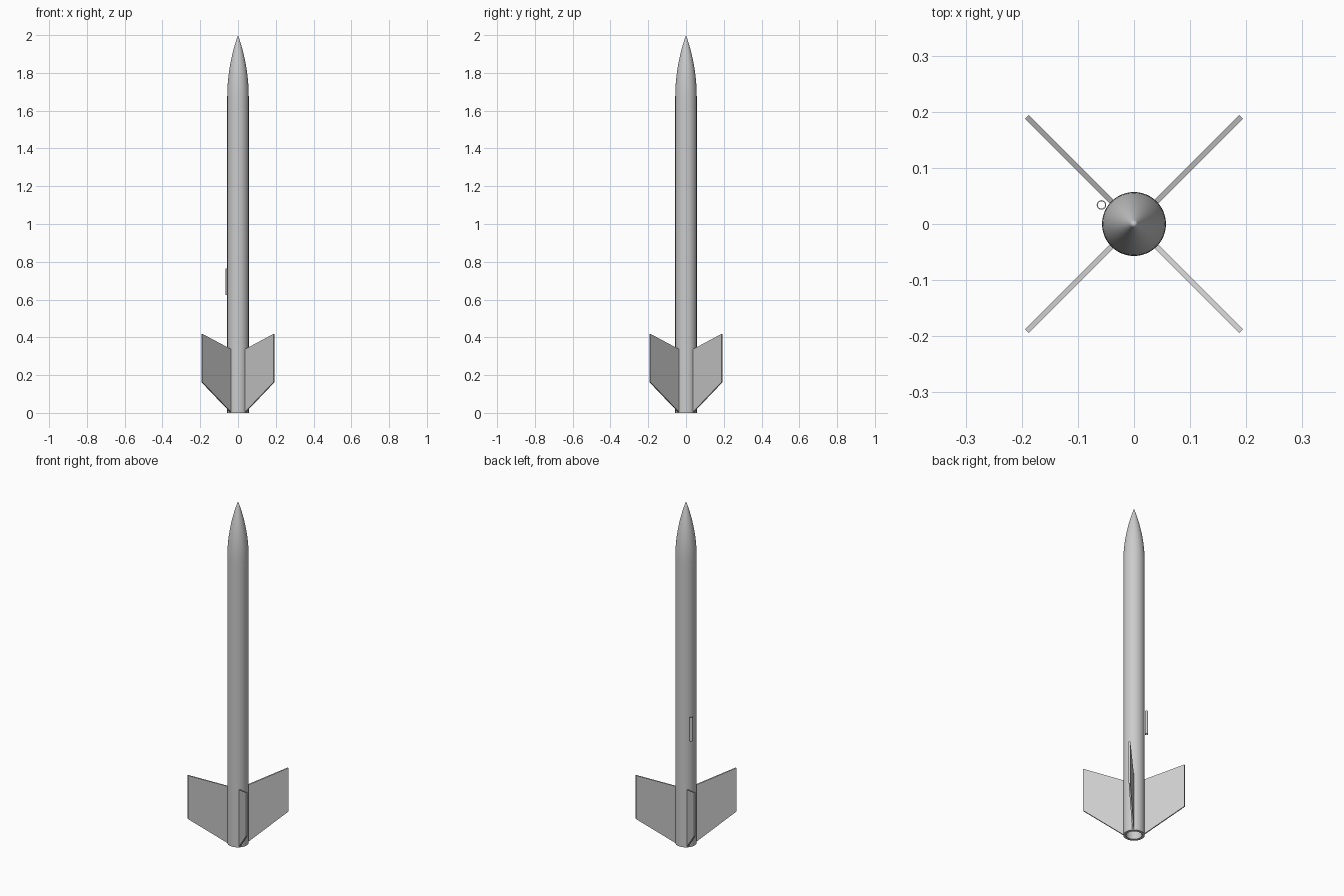
import bpy
import bmesh
import math
from mathutils import Matrix

if "Cube" in bpy.data.objects:
    bpy.data.objects.remove(bpy.data.objects["Cube"], do_unlink=True)

RADIUS = 0.057
NOSE_BASE = 1.67
TOP = 2.0

grey = bpy.data.materials.new("light_grey")
grey.use_nodes = True
grey.diffuse_color = (0.6, 0.6, 0.6, 1)
grey.node_tree.nodes["Principled BSDF"].inputs["Base Color"].default_value = (0.6, 0.6, 0.6, 1)


def add_object(name, bm, smooth=True):
    bmesh.ops.remove_doubles(bm, verts=bm.verts, dist=1e-5)
    bmesh.ops.recalc_face_normals(bm, faces=bm.faces)
    mesh = bpy.data.meshes.new(name)
    bm.to_mesh(mesh)
    bm.free()
    mesh.materials.append(grey)
    obj = bpy.data.objects.new(name, mesh)
    bpy.context.collection.objects.link(obj)
    if smooth:
        bpy.ops.object.select_all(action="DESELECT")
        obj.select_set(True)
        bpy.context.view_layer.objects.active = obj
        bpy.ops.object.shade_smooth_by_angle(angle=math.radians(35))
    return obj


def lathe(name, profile, steps=48, closed=False):
    """Spin (radius, height) points around the vertical axis."""
    bm = bmesh.new()
    verts = [bm.verts.new((r, 0, z)) for r, z in profile]
    edges = [bm.edges.new(pair) for pair in zip(verts, verts[1:])]
    if closed:
        edges.append(bm.edges.new((verts[-1], verts[0])))
    bmesh.ops.spin(bm, geom=verts + edges, axis=(0, 0, 1), cent=(0, 0, 0),
                   angle=math.tau, steps=steps)
    return add_object(name, bm)


# Body tube with an open motor bore at the tail
lathe("body_tube", [(RADIUS, NOSE_BASE), (RADIUS, 0), (0.042, 0), (0.042, 0.35), (0, 0.35)])

# Nose cone: tangent ogive
length = TOP - NOSE_BASE
rho = (RADIUS ** 2 + length ** 2) / (2 * RADIUS)
ogive = []
for i in range(17):
    h = length * i / 16
    ogive.append((max(0, math.sqrt(rho ** 2 - h ** 2) + RADIUS - rho), NOSE_BASE + h))
lathe("nose_cone", ogive)

# Four swept fins on the diagonals
HALF = 0.0045
outline = [(0.05, 0.0), (0.27, 0.163), (0.27, 0.418), (0.05, 0.335)]
for k, name in enumerate(("back_left", "back_right", "front_right", "front_left")):
    bm = bmesh.new()
    face = bm.faces.new([bm.verts.new((r, -HALF, z)) for r, z in outline])
    side = bmesh.ops.extrude_face_region(bm, geom=[face])
    moved = [v for v in side["geom"] if isinstance(v, bmesh.types.BMVert)]
    bmesh.ops.translate(bm, verts=moved, vec=(0, 2 * HALF, 0))
    bm.transform(Matrix.Rotation(math.radians(45 + 90 * k), 4, "Z"))
    add_object(name + "_fin", bm, smooth=False)

# Launch lug: small open tube on the side of the body
lug = lathe("launch_lug", [(0.0085, 0.625), (0.0085, 0.765), (0.0065, 0.765), (0.0065, 0.625)],
            steps=20, closed=True)
lug.location = (-0.058, 0.034, 0)
